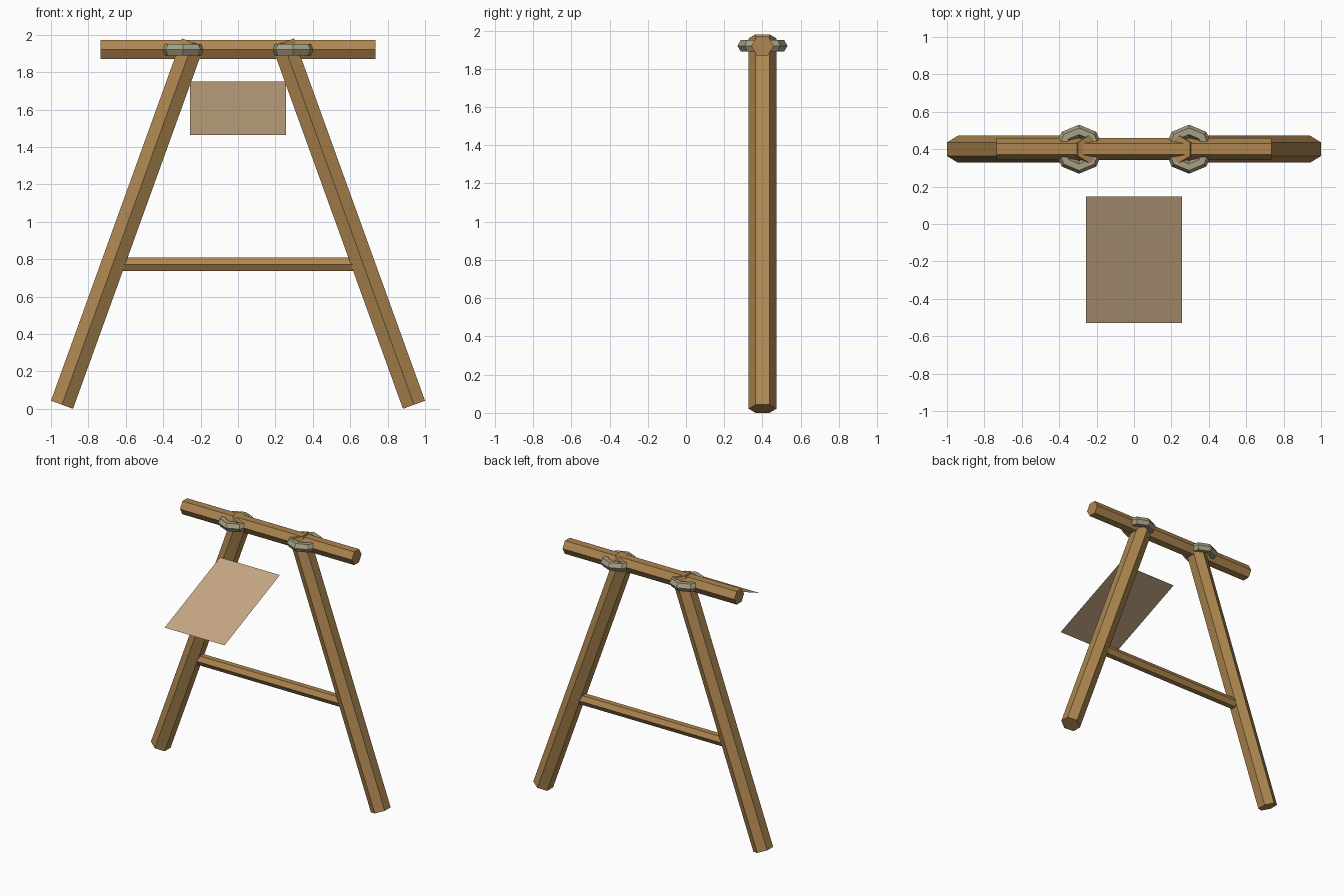
import bpy, bmesh, math
from mathutils import Vector

if "Cube" in bpy.data.objects:
    bpy.data.objects.remove(bpy.data.objects["Cube"])

Y = 0.40  # depth of the frame


def material(name, rgb):
    m = bpy.data.materials.new(name)
    m.diffuse_color = (*rgb, 1)
    m.use_nodes = True
    m.node_tree.nodes["Principled BSDF"].inputs["Base Color"].default_value = m.diffuse_color
    return m


WOOD = material("wood", (0.42, 0.24, 0.08))
ROPE = material("rope", (0.38, 0.35, 0.23))
CLOTH = material("cloth", (0.56, 0.39, 0.23))


def finish(name, bm, mat):
    bmesh.ops.recalc_face_normals(bm, faces=bm.faces)
    me = bpy.data.meshes.new(name)
    bm.to_mesh(me)
    bm.free()
    me.materials.append(mat)
    ob = bpy.data.objects.new(name, me)
    bpy.context.collection.objects.link(ob)
    return ob


def pole(name, a, b, r):
    """Six-sided pole between two (x, z) points, with corners facing front and back."""
    a, b = Vector((a[0], Y, a[1])), Vector((b[0], Y, b[1]))
    front = Vector((0, 1, 0))
    side = (b - a).normalized().cross(front)
    bm = bmesh.new()
    rings = []
    for c in (a, b):
        angles = [i * math.pi / 3 for i in range(6)]
        rings.append([bm.verts.new(c + r * (front * math.cos(t) + side * math.sin(t)))
                      for t in angles])
    for i in range(6):
        j = (i + 1) % 6
        bm.faces.new((rings[0][i], rings[0][j], rings[1][j], rings[1][i]))
    for ring in rings:
        bm.faces.new(ring)
    return finish(name, bm, WOOD)


def lashing(name, x, z, major, minor):
    """Low-poly ring: eight segments, six-sided section."""
    bm = bmesh.new()
    grid = []
    for i in range(8):
        u = i * math.pi / 4
        row = []
        for j in range(6):
            v = j * math.pi / 3
            d = major + minor * math.cos(v)
            row.append(bm.verts.new((x + d * math.cos(u), Y + d * math.sin(u),
                                     z + minor * math.sin(v))))
        grid.append(row)
    for i in range(8):
        for j in range(6):
            k, l = (i + 1) % 8, (j + 1) % 6
            bm.faces.new((grid[i][j], grid[k][j], grid[k][l], grid[i][l]))
    return finish(name, bm, ROPE)


# Leaning legs and the rope lashings at their tops
for side, s in (("left", -1), ("right", 1)):
    pole(side + "_leg", (s * 0.941, 0.0215), (s * 0.241, 1.959), 0.0725)
    lashing(side + "_lashing", s * 0.294, 1.92, 0.096, 0.035)

# Top beam and lower crossbar
pole("top_beam", (-0.735, 1.92), (0.735, 1.92), 0.0585)
pole("crossbar", (-0.66, 0.772), (0.66, 0.772), 0.042)

# Thin sloping panel in front of the frame
bm = bmesh.new()
bm.faces.new([bm.verts.new(p) for p in ((-0.256, -0.53, 1.465), (0.256, -0.53, 1.465),
                                        (0.256, 0.146, 1.75), (-0.256, 0.146, 1.75))])
panel = finish("sloping_panel", bm, CLOTH)
if panel.data.polygons[0].normal.z < 0:
    panel.data.flip_normals()
